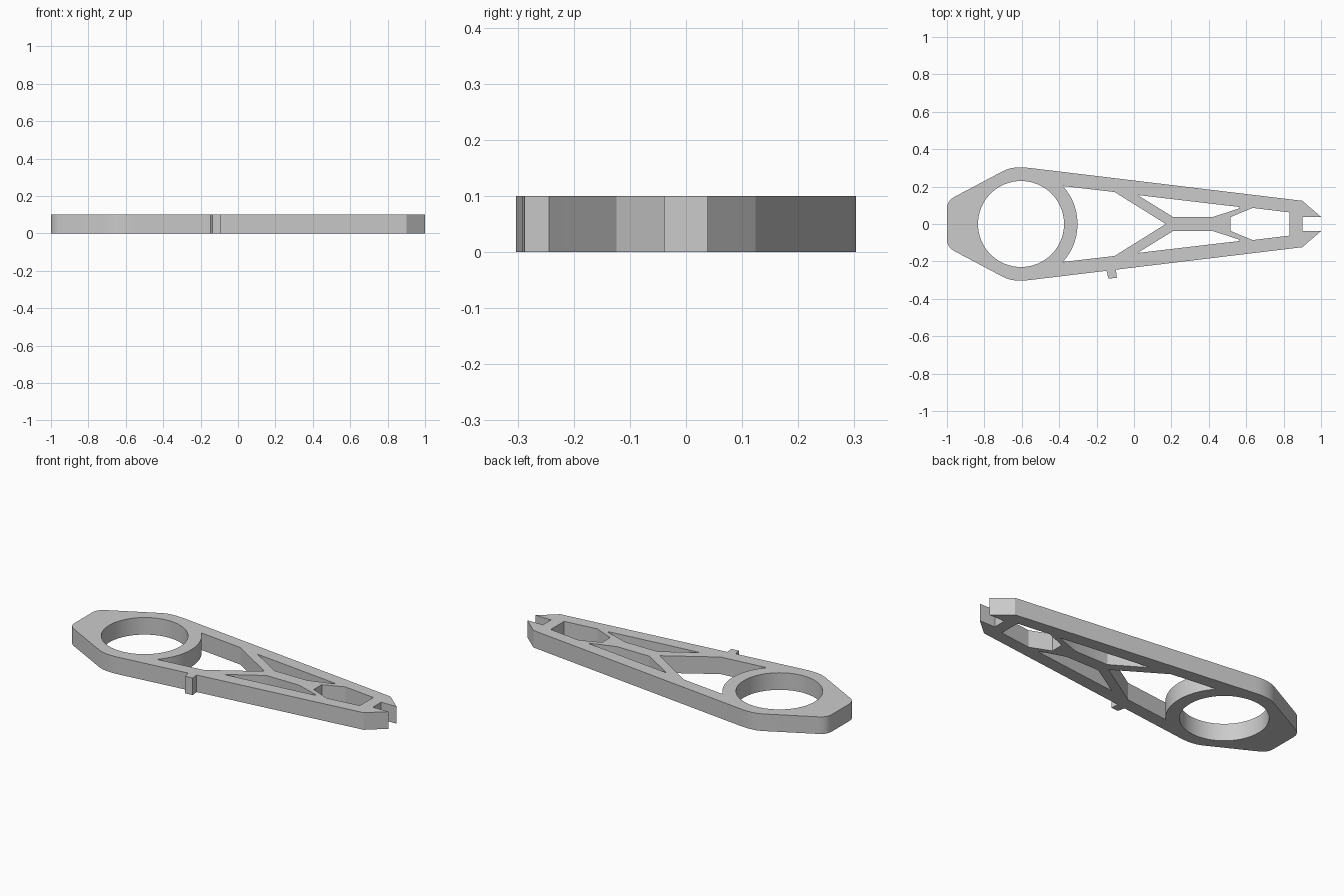
import bpy, bmesh, math
from mathutils import Vector

cube = bpy.data.objects.get("Cube")
if cube:
    bpy.data.objects.remove(cube, do_unlink=True)

THICK = 0.1
RING_X = -0.604

grey = bpy.data.materials.new("light grey")
grey.use_nodes = True
grey.diffuse_color = (0.6, 0.6, 0.6, 1)
grey.node_tree.nodes["Principled BSDF"].inputs["Base Color"].default_value = (0.6, 0.6, 0.6, 1)


def mirrored(points):
    """Close a half outline by reflecting it across y = 0."""
    return points + [(x, -y) for x, y in reversed(points) if abs(y) > 1e-5]


def arc(radius, start, end, steps):
    return [(RING_X + radius * math.cos(start + (end - start) * i / steps),
             radius * math.sin(start + (end - start) * i / steps)) for i in range(steps + 1)]


def fillet(a, corner, b, steps=6):
    """Round a corner between two points."""
    a, c, b = Vector(a), Vector(corner), Vector(b)
    ts = [i / steps for i in range(steps + 1)]
    return [tuple(a * (1 - t) ** 2 + c * 2 * t * (1 - t) + b * t * t) for t in ts]


def plate(name, loops):
    """Extrude a flat filled outline; loops after the first are holes."""
    curve = bpy.data.curves.new(name + "_profile", "CURVE")
    curve.dimensions = "2D"
    curve.fill_mode = "BOTH"
    curve.extrude = THICK / 2
    for loop in loops:
        spline = curve.splines.new("POLY")
        spline.points.add(len(loop) - 1)
        for point, (x, y) in zip(spline.points, loop):
            point.co = (x, y, 0, 1)
        spline.use_cyclic_u = True
    helper = bpy.data.objects.new(name + "_profile", curve)
    bpy.context.collection.objects.link(helper)
    mesh = bpy.data.meshes.new_from_object(
        helper.evaluated_get(bpy.context.evaluated_depsgraph_get()))
    bpy.data.objects.remove(helper, do_unlink=True)

    bm = bmesh.new()
    bm.from_mesh(mesh)
    bmesh.ops.remove_doubles(bm, verts=bm.verts, dist=1e-5)
    bmesh.ops.translate(bm, verts=bm.verts, vec=(0, 0, THICK / 2))
    bmesh.ops.recalc_face_normals(bm, faces=bm.faces)
    bm.to_mesh(mesh)
    bm.free()
    mesh.materials.clear()
    mesh.materials.append(grey)
    obj = bpy.data.objects.new(name, mesh)
    bpy.context.collection.objects.link(obj)
    bpy.ops.object.select_all(action="DESELECT")
    obj.select_set(True)
    bpy.context.view_layer.objects.active = obj
    bpy.ops.object.shade_smooth_by_angle(angle=math.radians(20))
    return obj


# Outer outline: blunt rounded head, tapering arm, notched tip
outline = mirrored(fillet((-1, 0.08), (-1, 0.124), (-0.96, 0.145))
                   + fillet((-0.70, 0.283), (-0.648, 0.311), (-0.56, 0.30))
                   + [(0.9, 0.124), (1, 0.038), (0.9, 0.038)])

# Round bore in the head
bore = arc(0.23, 0, math.tau, 72)[:-1]

# Large opening bounded by the ring and a V brace
sweep = math.asin(0.203 / 0.302)
web = arc(0.302, -sweep, sweep, 24) + [(-0.104, 0.171), (0.17, 0), (-0.104, -0.171)]

# Slim side slots and the hexagonal tip opening
slot = [(0.018, 0.155), (0.564, 0.091), (0.564, 0.084), (0.42, 0.037), (0.21, 0.037)]
lower_slot = [(x, -y) for x, y in slot]
tip_window = mirrored([(0.516, 0.037), (0.634, 0.086), (0.832, 0.062)])

plate("arm_frame", [outline, bore, web, slot, lower_slot, tip_window])

# Small tab on the front edge
plate("side_tab", [[(-0.15, -0.235), (-0.137, -0.292), (-0.092, -0.288), (-0.098, -0.23)]])
